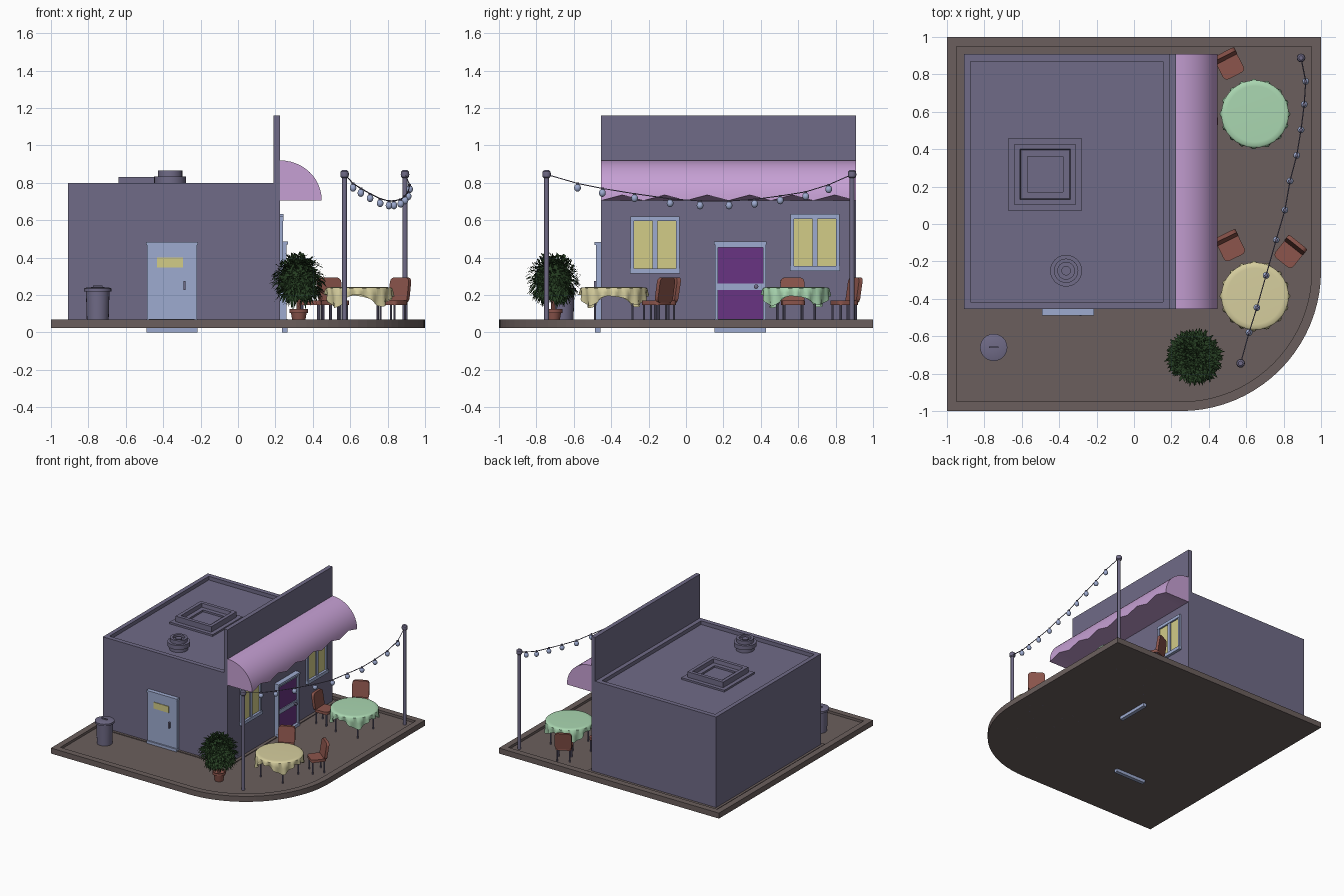
import bpy, bmesh, math, random
from mathutils import Matrix, Vector

if "Cube" in bpy.data.objects:
    bpy.data.objects.remove(bpy.data.objects["Cube"])
random.seed(4)
pi, cos, sin = math.pi, math.cos, math.sin


def material(name, r, g, b):
    m = bpy.data.materials.new(name)
    m.diffuse_color = [(v / 255 / 12.92 if v < 11 else ((v / 255 + .055) / 1.055) ** 2.4) for v in (r, g, b)] + [1]
    m.use_nodes = True
    m.node_tree.nodes["Principled BSDF"].inputs["Base Color"].default_value = m.diffuse_color
    return m


WALL = material("grey violet", 112, 107, 135)
PAVE = material("paving brown", 107, 95, 93)
PINK = material("awning pink", 198, 160, 212)
BLUE = material("pale blue", 158, 171, 208)
YELLOW = material("window yellow", 210, 204, 135)
PURPLE = material("door purple", 104, 52, 130)
MINT = material("mint cloth", 170, 215, 177)
CREAM = material("cream cloth", 214, 206, 158)
BROWN = material("red brown", 140, 85, 76)
GREEN = material("leaf green", 38, 62, 34)


def finish(name, bm, mat, smooth=0, mtx=None):
    bmesh.ops.recalc_face_normals(bm, faces=bm.faces)
    me = bpy.data.meshes.new(name)
    bm.to_mesh(me)
    bm.free()
    me.materials.append(mat)
    if smooth:
        me.shade_smooth()
        me.set_sharp_from_angle(angle=math.radians(smooth))
    ob = bpy.data.objects.new(name, me)
    bpy.context.collection.objects.link(ob)
    if mtx:
        ob.matrix_world = mtx
    return ob


def loft(name, rings, mat, smooth=0, caps=(True, True), mtx=None):
    """Skin a list of closed rings with equal point counts."""
    bm = bmesh.new()
    vs = [[bm.verts.new(p) for p in r] for r in rings]
    n = len(vs[0])
    for a, b in zip(vs, vs[1:]):
        for i in range(n):
            bm.faces.new((a[i], a[(i + 1) % n], b[(i + 1) % n], b[i]))
    for flag, ring in zip(caps, (vs[0], vs[-1])):
        if flag:
            bm.faces.new(ring)
    return finish(name, bm, mat, smooth, mtx)


def rect(x0, x1, y0, y1, z):
    return [(x0, y0, z), (x1, y0, z), (x1, y1, z), (x0, y1, z)]


def box(name, x0, x1, y0, y1, z0, z1, mat, mtx=None):
    return loft(name, [rect(x0, x1, y0, y1, z0), rect(x0, x1, y0, y1, z1)], mat, mtx=mtx)


def lathe(name, x, y, profile, mat, n=24, mtx=None):
    return loft(name, [[(x + r * cos(2 * pi * i / n), y + r * sin(2 * pi * i / n), z) for i in range(n)]
                       for r, z in profile], mat, 35, mtx=mtx)


# Pavement with raised curb and one rounded corner
def outline(inset, z):
    e = 1 - inset
    arc = [(.25 + (.75 - inset) * cos(t), -.25 + (.75 - inset) * sin(t), z)
           for t in (-pi / 2 + pi / 2 * i / 20 for i in range(21))]
    return [(-e, -e, z)] + arc + [(e, e, z), (-e, e, z)]


FLOOR = .05
loft("pavement", [outline(0, .025), outline(0, .07), outline(.05, .07), outline(.05, FLOOR)], PAVE)
box("building_plinth", -.93, .25, -.475, .93, .04, .056, PAVE)

# Building with recessed roof and tall facade
X0, X1, Y0, Y1 = -.91, .225, -.455, .908
loft("building", [rect(X0, X1, Y0, Y1, .03), rect(X0, X1, Y0, Y1, .8),
                  rect(X0 + .035, .155, Y0 + .038, Y1 - .038, .8),
                  rect(X0 + .035, .155, Y0 + .038, Y1 - .038, .77)], WALL)
box("facade", .19, X1, Y0, Y1, .78, 1.16, WALL)

# Roof hatch and vent
loft("roof_hatch", [rect(-.475 - h, -.475 + h, .265 - h, .265 + h, z) for h, z in
                    ((.195, .765), (.195, .785), (.163, .785), (.163, .83), (.135, .83), (.13, .8), (.095, .8), (.095, .785))], WALL)
lathe("roof_vent", -.363, -.25, [(.07, .765), (.07, .8), (.085, .8), (.085, .835), (.065, .835), (.065, .865),
                                 (.045, .865), (.045, .845), (.025, .845), (.025, .86), (.01, .86)], WALL)

# Awning: quarter round with zigzag lower front edge
bm = bmesh.new()
cols, N = [], 12
for i in range(N + 1):
    y = Y0 + (Y1 - Y0) * i / N
    zf = .705 + (.03 if i % 2 else 0)
    pts = [(X1, .705), (X1, .92)]
    for k in range(1, 13):
        t = pi / 2 * k / 12
        pts.append((X1 + .222 * sin(t), zf + (.92 - zf) * cos(t) if k == 12 else .71 + .21 * cos(t)))
    cols.append([bm.verts.new((x, y, z)) for x, z in pts])
M = len(cols[0])
for a, b in zip(cols, cols[1:]):
    for k in range(M):
        bm.faces.new((a[k], a[(k + 1) % M], b[(k + 1) % M], b[k]))
bm.faces.new(cols[0])
bm.faces.new(cols[-1])
finish("awning", bm, PINK, 35)

# Shop windows
for y, z in ((-.166, .315), (.69, .328)):
    box("window_panes", .22, .229, y - .12, y + .12, z + .02, z + .295, YELLOW)
    for s in (-1, 1):
        box("window_side", .22, .24, y + s * .122 - .009, y + s * .122 + .009, z, z + .3, BLUE)
    box("window_mullion", .22, .238, y - .014, y + .014, z, z + .3, BLUE)
    box("window_head", .22, .242, y - .131, y + .131, z + .28, z + .305, BLUE)
    box("window_sill", .22, .248, y - .134, y + .134, z, z + .027, BLUE)

# Main door on the right side
box("main_door_threshold", .235, .265, .152, .428, 0, .072, BLUE)
box("main_door_panel", .22, .243, .165, .415, .05, .46, PURPLE)
for y in (.155, .412):
    box("main_door_jamb", .22, .258, y, y + .015, .05, .46, BLUE)
box("main_door_head", .22, .258, .155, .427, .455, .472, BLUE)
box("main_door_cornice", .22, .266, .15, .43, .47, .487, BLUE)
box("main_door_rail", .22, .25, .165, .415, .228, .262, BLUE)
lathe("main_door_knob", 0, 0, [(.005, 0), (.005, .012), (.012, .014), (.012, .024), (.006, .028)], WALL, 12,
      Matrix.Translation((.246, .375, .245)) @ Matrix.Rotation(pi / 2, 4, 'Y'))

# Service door on the front
box("service_door_threshold", -.49, -.217, -.487, -.457, 0, .072, BLUE)
box("service_door", -.482, -.225, -.475, -.45, .05, .455, BLUE)
for x in (-.487, -.232):
    box("service_door_jamb", x, x + .012, -.48, -.45, .05, .46, BLUE)
box("service_door_head", -.487, -.22, -.48, -.45, .455, .472, BLUE)
box("service_door_cornice", -.492, -.215, -.488, -.45, .468, .485, BLUE)
box("service_door_window", -.432, -.294, -.48, -.474, .348, .4, YELLOW)
box("service_door_handle", -.292, -.28, -.492, -.474, .228, .275, WALL)

# Trash can
lathe("trash_can", -.75, -.66, [(.058, FLOOR), (.063, .22), (.073, .22), (.073, .236), (.06, .24), (.02, .243)], WALL)
box("trash_can_handle", -.775, -.725, -.664, -.656, .24, .252, WALL)


# Tables with draped cloth
def table(x, y, mat):
    n = 96
    rings = [[] for _ in range(5)]
    for i in range(n):
        t = 2 * pi * i / n
        corner = (.5 - .5 * cos(4 * t)) ** 1.5
        fold = cos(16 * t + .6 * sin(3 * t))
        drop = .04 + .06 * corner + .007 * sin(5 * t + 1)
        for ring, (r, z) in zip(rings, ((.15, .242), (.172, .241), (.18, .234),
                                        (.18 + .004 * fold, .238 - drop * .5),
                                        (.178 + .012 * fold, .238 - drop))):
            ring.append((x + r * cos(t), y + r * sin(t), z))
    loft("tablecloth", rings, mat, 50, (True, False))
    lathe("table_top", x, y, [(.168, .222), (.168, .236)], WALL, 32)
    for sx in (-1, 1):
        for sy in (-1, 1):
            lathe("table_leg", x + sx * .1, y + sy * .1, [(.006, .025), (.006, .225)], WALL, 8)


TABLES = {MINT: (.647, .588), CREAM: (.647, -.386)}
for mat, (x, y) in TABLES.items():
    table(x, y, mat)


# Chairs: local +x points away from the table
def rounded(w, h, r, cx, cy):
    return [(cx + sx * (w - r) + r * cos(a0 + k * pi / 8), cy + sy * (h - r) + r * sin(a0 + k * pi / 8))
            for sx, sy, a0 in ((1, 1, 0), (-1, 1, pi / 2), (-1, -1, pi), (1, -1, 1.5 * pi)) for k in range(5)]


def chair(tx, ty, angle, dist):
    m = Matrix.Translation((tx, ty, 0)) @ Matrix.Rotation(angle, 4, 'Z') @ Matrix.Translation((dist, 0, 0))
    seat = rounded(.06, .062, .025, -.06, 0)
    loft("chair_seat", [[(a, b, z) for a, b in seat] for z in (.148, .17)], BROWN, 35, mtx=m)
    back = rounded(.064, .068, .025, 0, .226)
    loft("chair_back", [[(d + (z - .16) * .16, a, z) for a, z in back] for d in (-.022, 0)], BROWN, 35, mtx=m)
    for lx in (-.105, -.015):
        for ly in (-.048, .048):
            lathe("chair_leg", lx, ly, [(.006, .025), (.006, .15)], WALL, 8, m)


for mat, dx, dy, d in ((MINT, -.16, .31, .35), (MINT, -1, -.06, .32), (CREAM, -.157, .32, .35), (CREAM, .223, .28, .35)):
    chair(*TABLES[mat], math.atan2(dy, dx), d)

# Potted plant
PX, PY = .325, -.71
lathe("plant_pot", PX, PY, [(.032, FLOOR), (.042, .105), (.05, .105), (.05, .125), (.042, .125), (.04, .115)], BROWN)
lathe("plant_stem", PX, PY, [(.012, .11), (.012, .25)], BROWN, 8)
bm = bmesh.new()
bmesh.ops.create_icosphere(bm, subdivisions=2, radius=.1, matrix=Matrix.Translation((PX, PY, .285)))
for _ in range(1100):
    u, t = random.uniform(-.95, 1), random.uniform(0, 2 * pi)
    d = Vector((math.sqrt(1 - u * u) * cos(t), math.sqrt(1 - u * u) * sin(t), u))
    start = Vector((PX, PY, .29)) + d * random.uniform(.06, .115)
    go = (d + Vector([random.uniform(-.6, .6) for _ in range(3)])).normalized()
    side = go.cross(Vector((0, 0, 1))).normalized() * .009
    L = random.uniform(.04, .062)
    mid = start + go * L * .5
    tip = start + go * L - Vector((0, 0, .015))
    v = [bm.verts.new(p) for p in (start, mid + side, tip, mid - side)]
    bm.faces.new((v[0], v[1], v[3]))
    bm.faces.new((v[1], v[2], v[3]))
finish("plant_leaves", bm, GREEN)

# Light string between two poles
PATH = [(.57, -.745, .845), (.615, -.58, .797), (.657, -.447, .77), (.706, -.275, .742), (.76, -.085, .715),
        (.807, .075, .703), (.834, .23, .703), (.87, .367, .712), (.893, .504, .73), (.91, .64, .752),
        (.918, .763, .79), (.893, .888, .845)]
for x, y, _ in (PATH[0], PATH[-1]):
    lathe("light_pole", x, y, [(.013, .03), (.013, .83)], WALL, 16)
    lathe("light_pole_cap", x, y, [(.014, .825), (.021, .832), (.023, .845), (.021, .86), (.012, .868)], WALL, 16)
loft("light_wire", [[(x + .003 * cos(k * pi / 3), y, z + .003 * sin(k * pi / 3)) for k in range(6)]
                    for x, y, z in PATH], WALL)
for x, y, z in PATH[1:-1]:
    lathe("bulb_socket", x, y, [(.008, z - .01), (.008, z + .005)], WALL, 10)
    bm = bmesh.new()
    bmesh.ops.create_uvsphere(bm, u_segments=14, v_segments=10, radius=.018,
                              matrix=Matrix.Translation((x, y, z - .024)) @ Matrix.Diagonal((1, 1, 1.15, 1)))
    finish("light_bulb", bm, BLUE, 60)
